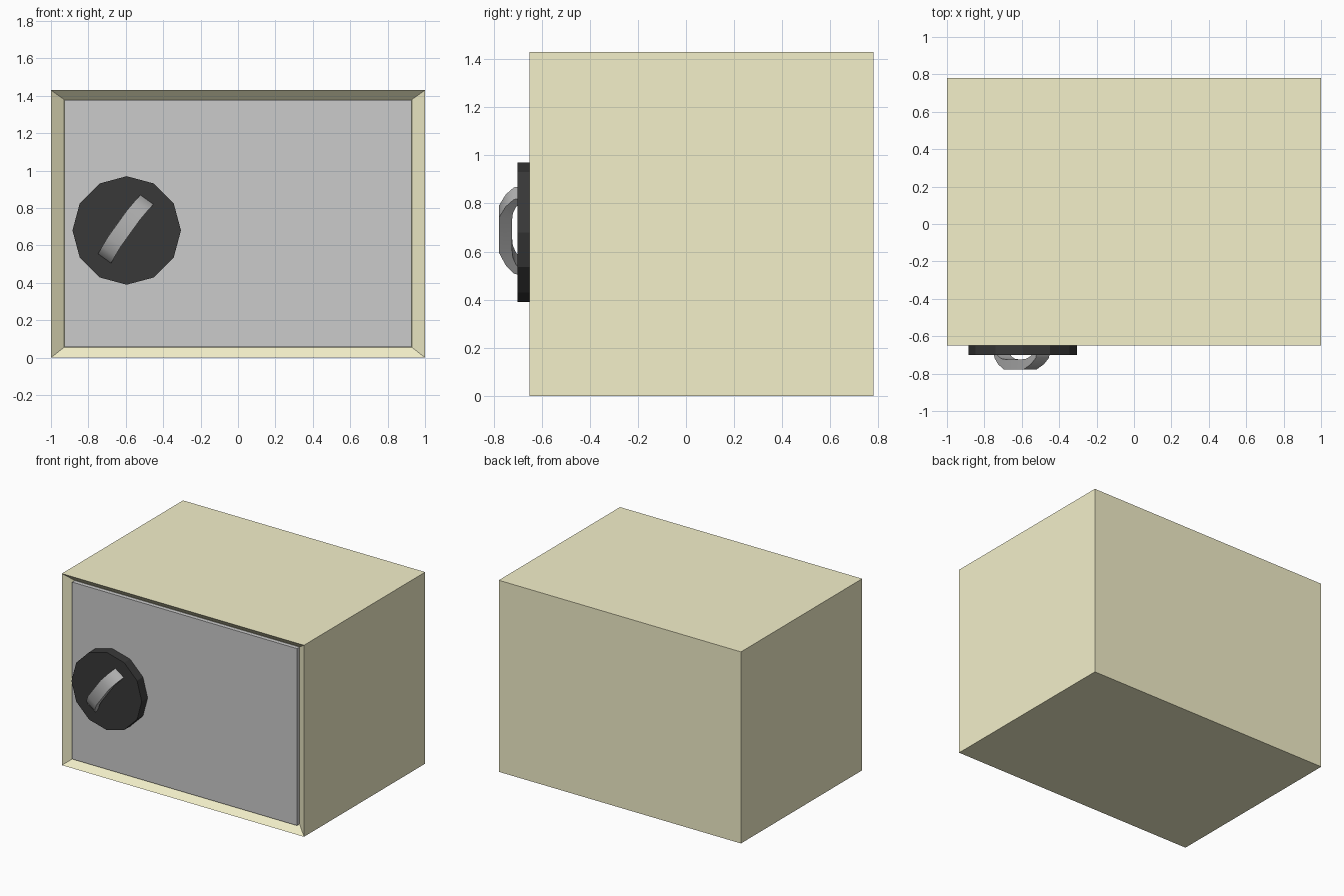
import bpy, bmesh
from math import cos, sin, pi, radians
from mathutils import Vector

if "Cube" in bpy.data.objects:
    bpy.data.objects.remove(bpy.data.objects["Cube"])


def make_object(name, bm, color=None):
    bmesh.ops.recalc_face_normals(bm, faces=bm.faces)
    me = bpy.data.meshes.new(name)
    bm.to_mesh(me)
    bm.free()
    ob = bpy.data.objects.new(name, me)
    bpy.context.collection.objects.link(ob)
    if color:
        mat = bpy.data.materials.new(name + "_material")
        mat.diffuse_color = (*color, 1)
        mat.use_nodes = True
        mat.node_tree.nodes["Principled BSDF"].inputs["Base Color"].default_value = mat.diffuse_color
        me.materials.append(mat)
    return ob


def bridge(bm, rings, close=False):
    """Join matching vertex rings with quads; cap or close the ends."""
    pairs = list(zip(rings, rings[1:]))
    if close:
        pairs.append((rings[-1], rings[0]))
    for a, b in pairs:
        n = len(a)
        for i in range(n):
            j = (i + 1) % n
            bm.faces.new((a[i], a[j], b[j], b[i]))
    if not close:
        bm.faces.new(rings[0])
        bm.faces.new(rings[-1])


def rect_ring(bm, x, y, z0, z1):
    return [bm.verts.new(p) for p in
            ((-x, y, z0), (x, y, z0), (x, y, z1), (-x, y, z1))]


# Cabinet: box whose front slopes inward to a recess
bm = bmesh.new()
bridge(bm, [rect_ring(bm, 1.0, 0.78, 0, 1.43),
            rect_ring(bm, 1.0, -0.65, 0, 1.43),
            rect_ring(bm, 0.93, -0.60, 0.055, 1.38)])
make_object("safe_body", bm, (0.90, 0.87, 0.59))

# Door: grey slab standing a little proud of the recess floor
bm = bmesh.new()
bridge(bm, [rect_ring(bm, 0.928, -0.595, 0.057, 1.378),
            rect_ring(bm, 0.928, -0.63, 0.057, 1.378)])
make_object("door", bm)

# Dial: twelve-sided disc
bm = bmesh.new()
bridge(bm, [[bm.verts.new((-0.595 + 0.29 * cos(i * pi / 6), y,
                           0.68 + 0.29 * sin(i * pi / 6))) for i in range(12)]
            for y in (-0.625, -0.70)])
make_object("dial", bm, (0.04, 0.04, 0.04))

# Handle: tilted, slightly bowed arch; each station is (outer, inner) as (along, out)
half = [((0.195, -0.005), (0.160, -0.005)),
        ((0.190, 0.016), (0.150, 0.006)),
        ((0.150, 0.050), (0.115, 0.020)),
        ((0.090, 0.078), (0.070, 0.024))]
stations = half + [tuple((-s, d) for s, d in st) for st in reversed(half)]
tilt = radians(54.3)
along = Vector((cos(tilt), 0, sin(tilt)))
across = Vector((-sin(tilt), 0, cos(tilt)))
centre = Vector((-0.60, -0.70, 0.687))


def handle_vert(s, d, w):
    bow = 0.013 * (1 - (s / 0.195) ** 2)
    return bm.verts.new(centre + along * s + across * (w + bow) + Vector((0, -d, 0)))


bm = bmesh.new()
rings = [[handle_vert(*outer, 0.043), handle_vert(*outer, -0.043),
          handle_vert(*inner, -0.043), handle_vert(*inner, 0.043)]
         for outer, inner in stations]
bridge(bm, rings)
handle = make_object("handle", bm, (0.45, 0.45, 0.45))
bpy.context.view_layer.objects.active = handle
handle.select_set(True)
bpy.ops.object.shade_smooth_by_angle(angle=radians(55))
